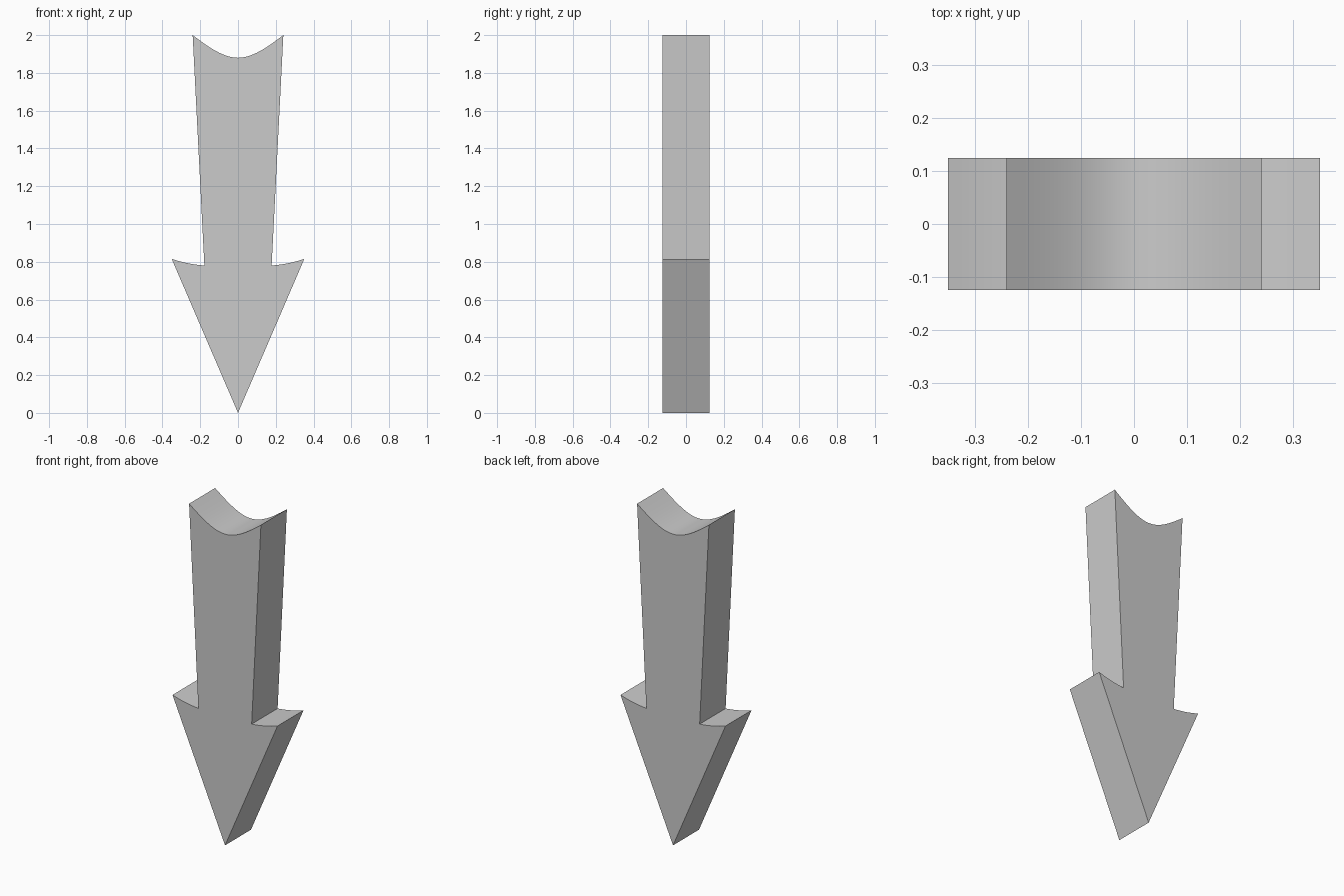
import bpy
import bmesh
from mathutils import Vector
from mathutils.geometry import interpolate_bezier

default = bpy.data.objects.get("Cube")
if default:
    bpy.data.objects.remove(default, do_unlink=True)

HALF_DEPTH = 0.124


def make_material(name, rgb):
    mat = bpy.data.materials.new(name)
    mat.use_nodes = True
    color = (*rgb, 1.0)
    mat.diffuse_color = color
    mat.node_tree.nodes["Principled BSDF"].inputs["Base Color"].default_value = color
    return mat


def bezier(points, steps):
    """Sample a cubic curve from start, two handles and end."""
    a, h1, h2, b = (Vector((x, -HALF_DEPTH, z)) for x, z in points)
    return list(interpolate_bezier(a, h1, h2, b, steps))


# Half outline, from the lower point up to the middle of the notch
barb = bezier([(0.351, 0.815), (0.29, 0.795), (0.235, 0.785), (0.178, 0.78)], 9)
notch = bezier([(0.24, 2.0), (0.16, 1.94), (0.08, 1.88), (0.0, 1.88)], 13)
half = [Vector((0.0, -HALF_DEPTH, 0.0))] + barb + notch

# Mirror the half outline to close the profile
mirrored = [Vector((-p.x, p.y, p.z)) for p in reversed(half[1:-1])]
outline = half + mirrored

# Extrude the profile front to back
bm = bmesh.new()
face = bm.faces.new([bm.verts.new(p) for p in outline])
result = bmesh.ops.extrude_face_region(bm, geom=[face], use_keep_orig=True)
back = [g for g in result["geom"] if isinstance(g, bmesh.types.BMVert)]
bmesh.ops.translate(bm, verts=back, vec=(0.0, 2 * HALF_DEPTH, 0.0))
bmesh.ops.recalc_face_normals(bm, faces=bm.faces)

mesh = bpy.data.meshes.new("down_arrow")
bm.to_mesh(mesh)
bm.free()
mesh.materials.append(make_material("light grey", (0.6, 0.6, 0.6)))

arrow = bpy.data.objects.new("down_arrow", mesh)
bpy.context.collection.objects.link(arrow)

# Smooth the curved edges, keep the corners sharp
bpy.ops.object.select_all(action="DESELECT")
arrow.select_set(True)
bpy.context.view_layer.objects.active = arrow
bpy.ops.object.shade_smooth_by_angle()
